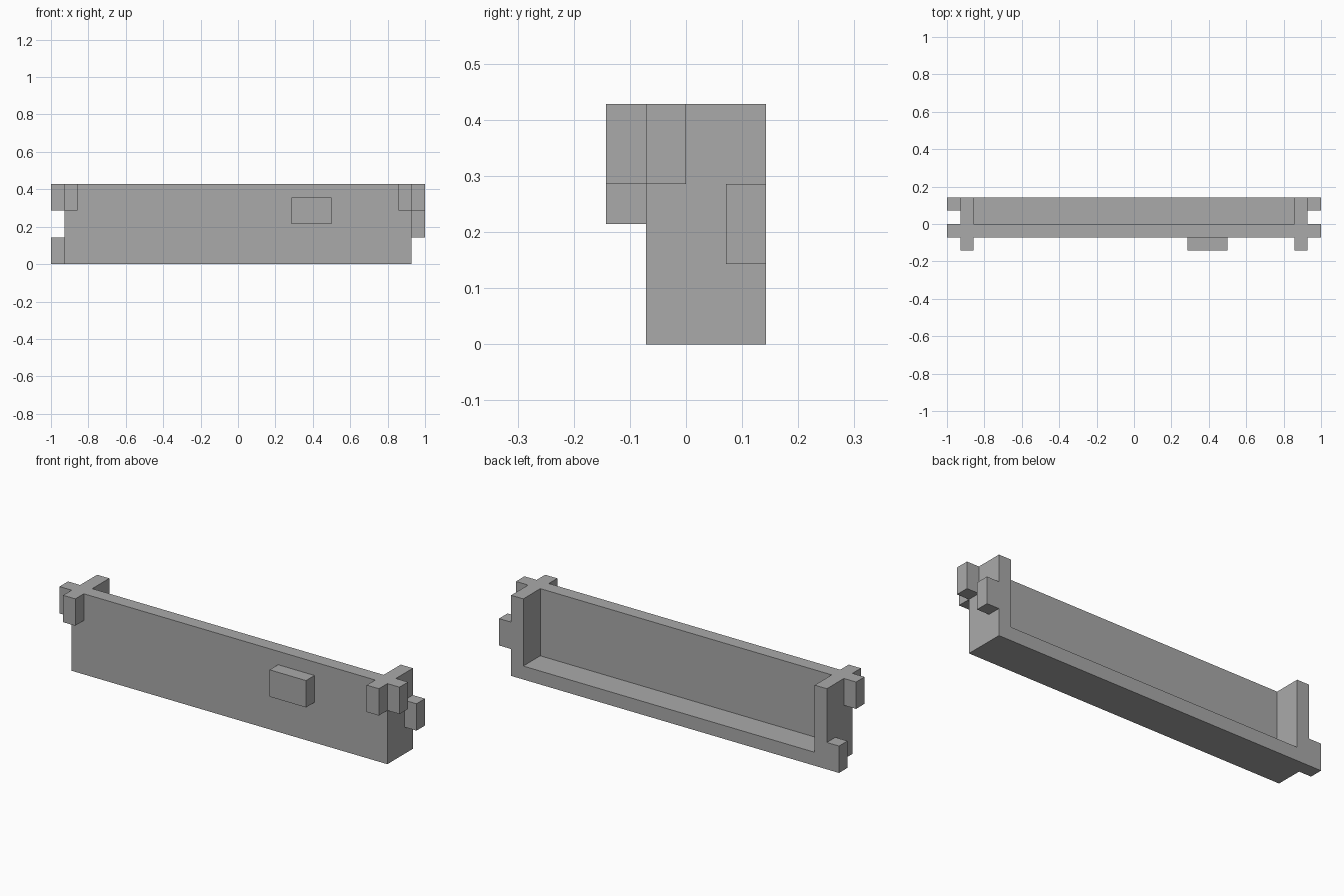
import bpy
from mathutils import Vector

default = bpy.data.objects.get("Cube")
if default:
    bpy.data.objects.remove(default, do_unlink=True)

U = 1 / 14  # grid module: the whole panel is 28 modules long

grey = bpy.data.materials.new("plain_grey")
grey.use_nodes = True
colour = (0.4, 0.4, 0.4, 1)
grey.diffuse_color = colour
grey.node_tree.nodes["Principled BSDF"].inputs["Base Color"].default_value = colour


def box(name, low, high):
    """Flat-sided block between two corners given in modules."""
    low, high = Vector(low) * U, Vector(high) * U
    bpy.ops.mesh.primitive_cube_add(size=1)
    ob = bpy.context.object
    ob.name = ob.data.name = name
    for v in ob.data.vertices:
        v.co = (low + high) / 2 + v.co * (high - low)
    ob.data.materials.append(grey)
    return ob


# Body: a block hollowed from the back and top, leaving front, ends and floor
body = box("panel_body", (-13, -1, 0), (13, 2, 6))
cutter = box("pocket_cutter", (-12, 0, 1), (12, 3, 7))
cutter.hide_render = True
cut = body.modifiers.new("pocket", 'BOOLEAN')
cut.operation = 'DIFFERENCE'
cut.solver = 'EXACT'
cut.object = cutter
bpy.context.view_layer.objects.active = body
bpy.ops.object.modifier_apply(modifier=cut.name)
bpy.data.objects.remove(cutter, do_unlink=True)

# Raised button on the front
box("front_button", (4, -2, 3), (7, -1, 5))

# Tabs at both ends; the rear tab sits at a different height on each side
for side, s, rear_z in (("left", 1, 2), ("right", -1, 0)):
    x_in, x_mid, x_out = 12 * s, 13 * s, 14 * s
    front_x = sorted((x_in, x_mid))
    end_x = sorted((x_mid, x_out))
    box(side + "_front_tab", (front_x[0], -2, 4), (front_x[1], -1, 6))
    box(side + "_end_tab", (end_x[0], -1, 4), (end_x[1], 0, 6))
    box(side + "_rear_tab", (end_x[0], 1, rear_z), (end_x[1], 2, rear_z + 2))
